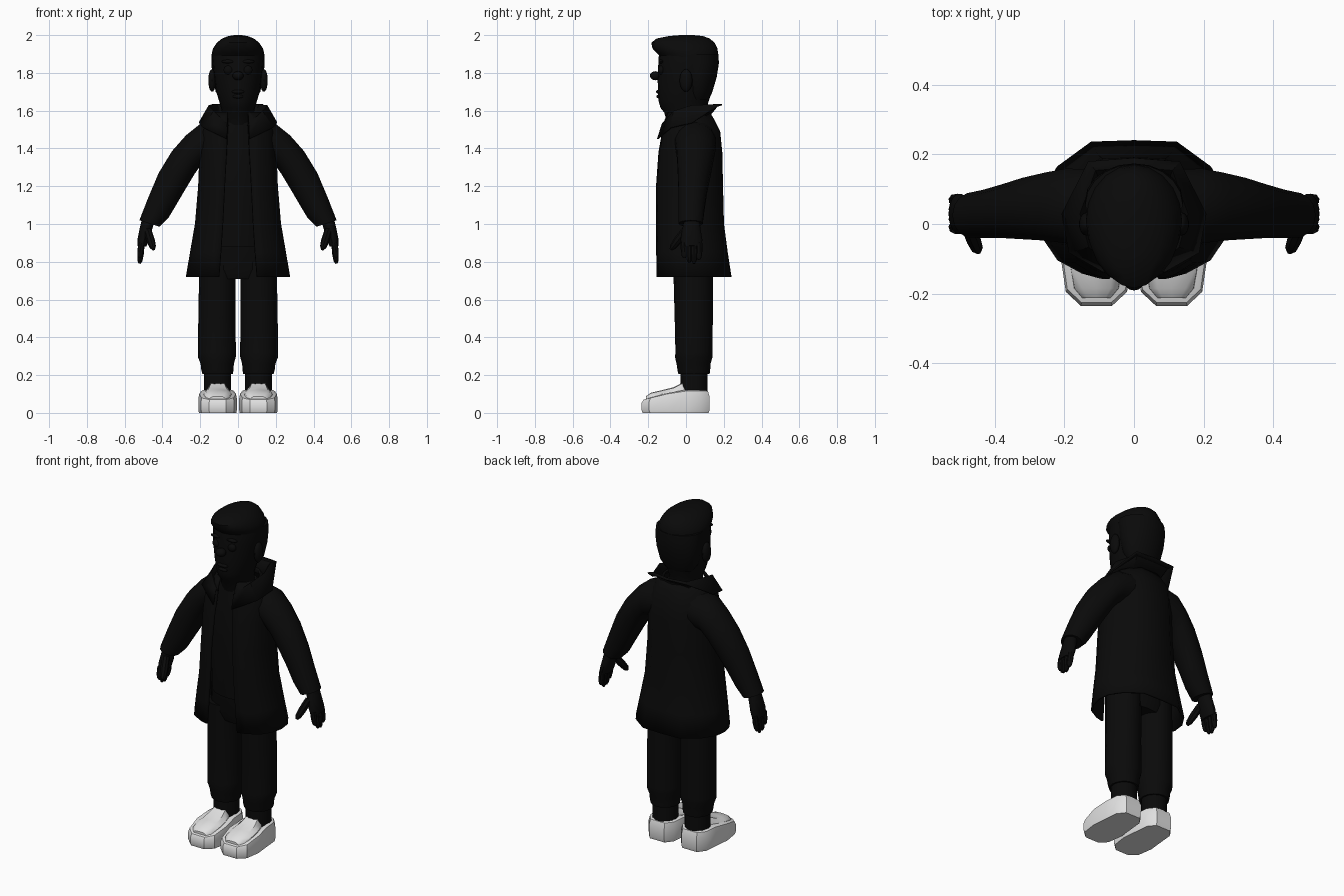
import bpy, bmesh
from math import sin, cos, pi, radians
from mathutils import Vector

cube = bpy.data.objects.get("Cube")
if cube:
    bpy.data.objects.remove(cube, do_unlink=True)


def material(name, value):
    m = bpy.data.materials.new(name)
    m.use_nodes = True
    col = (value, value, value, 1)
    m.diffuse_color = col
    m.node_tree.nodes["Principled BSDF"].inputs["Base Color"].default_value = col
    return m


BLACK = material("black", 0.003)
WHITE = material("off_white", 0.75)


def finish(name, bm, mat, mirror=False, thick=0, angle=40):
    bmesh.ops.recalc_face_normals(bm, faces=bm.faces)
    me = bpy.data.meshes.new(name)
    bm.to_mesh(me)
    bm.free()
    me.materials.append(mat)
    ob = bpy.data.objects.new(name, me)
    bpy.context.collection.objects.link(ob)
    bpy.ops.object.select_all(action='DESELECT')
    ob.select_set(True)
    bpy.context.view_layer.objects.active = ob
    bpy.ops.object.shade_smooth_by_angle(angle=radians(angle))
    if mirror:
        ob.modifiers.new("mirror", 'MIRROR').use_clip = False
    if thick:
        s = ob.modifiers.new("thickness", 'SOLIDIFY')
        s.thickness, s.offset = thick, 0
    return ob


def loft(name, rings, mat=BLACK, closed=True, **kw):
    """Skin a surface over rings of equal point count; closed rings get caps."""
    bm = bmesh.new()
    rows = [[bm.verts.new(p) for p in r] for r in rings]
    n = len(rows[0])
    for a, b in zip(rows, rows[1:]):
        for i in range(n if closed else n - 1):
            j = (i + 1) % n
            bm.faces.new((a[i], a[j], b[j], b[i]))
    if closed:
        bm.faces.new(rows[0])
        bm.faces.new(rows[-1])
    return finish(name, bm, mat, **kw)


def oval(z, rx, y0, y1, cx=0, n=20):
    """Horizontal oval spanning y0..y1."""
    return [(cx + rx * cos(2 * pi * i / n), (y0 + y1) / 2 + (y1 - y0) / 2 * sin(2 * pi * i / n), z)
            for i in range(n)]


def limb_ring(xo, zo, xi, zi, y0, y1, n=14):
    """Tilted oval between an outer and an inner point in the xz plane."""
    o, i_ = Vector((xo, 0, zo)), Vector((xi, 0, zi))
    mid, half = (o + i_) / 2, (o - i_) / 2
    out = []
    for k in range(n):
        t = 2 * pi * k / n
        p = mid + half * cos(t)
        out.append((p.x, (y0 + y1) / 2 + (y1 - y0) / 2 * sin(t), p.z))
    return out


def ball(name, loc, size, mirror=False):
    bm = bmesh.new()
    bmesh.ops.create_uvsphere(bm, u_segments=14, v_segments=10, radius=1)
    for v in bm.verts:
        v.co = Vector([c * s + l for c, s, l in zip(v.co, size, loc)])
    return finish(name, bm, BLACK, mirror)


def finger(name, a, b, r):
    """Tapered round-ended digit from a to b."""
    a, b = Vector(a), Vector(b)
    q = Vector((0, 0, 1)).rotation_difference(b - a)
    rings = []
    for t, s in ((0, 1), (.5, 1.05), (.85, .85), (1, .4)):
        rings.append([a.lerp(b, t) + q @ Vector((r * s * cos(k * pi / 4), r * s * sin(k * pi / 4), 0))
                      for k in range(8)])
    loft(name, rings, mirror=True)


def both(half):
    """Complete a half outline that starts at the back centre."""
    return [(-x, y, z) for x, y, z in reversed(half[1:])] + half


# Head with neck
loft("head", [oval(*r) for r in (
    (1.50, .085, -.09, .10), (1.59, .085, -.115, .105), (1.615, .09, -.135, .11),
    (1.65, .10, -.145, .12), (1.70, .115, -.148, .135), (1.76, .125, -.15, .152),
    (1.82, .132, -.148, .165), (1.88, .137, -.145, .17), (1.92, .13, -.14, .165))])
# Hair with a swept-forward fringe
loft("hair", [oval(*r) for r in (
    (1.88, .137, -.13, .171), (1.905, .138, -.155, .17), (1.93, .132, -.178, .166),
    (1.96, .112, -.184, .152), (1.982, .084, -.155, .125), (1.995, .05, -.09, .09),
    (2.0, .02, -.03, .04))])
loft("back_hair", [oval(*r) for r in (
    (1.66, .09, .0, .122), (1.70, .118, -.01, .14), (1.78, .135, -.03, .163),
    (1.85, .141, -.04, .174), (1.90, .14, -.06, .172))])

# Face
ball("ear", (.137, .0, 1.76), (.021, .034, .06), True)
ball("nose", (0, -.163, 1.785), (.03, .028, .024))
ball("eye", (.05, -.13, 1.815), (.027, .018, .024), True)
ball("brow", (.053, -.133, 1.86), (.035, .014, .01), True)
ball("upper_lip", (0, -.146, 1.70), (.035, .013, .01))
ball("lower_lip", (0, -.145, 1.675), (.03, .012, .01))

# Shirt and trousers
loft("shirt", [oval(*r) for r in (
    (.88, .17, -.10, .15), (1.2, .165, -.125, .15), (1.42, .165, -.115, .15), (1.56, .10, -.09, .11))])
loft("hips", [oval(*r) for r in (
    (.71, .17, -.05, .13), (.76, .195, -.07, .145), (.95, .18, -.08, .145))])
loft("trouser_leg", [oval(z, rx, a, b, cx, 16) for z, rx, a, b, cx in (
    (.205, .08, -.04, .125, .108), (.225, .085, -.045, .128, .109), (.26, .088, -.05, .13, .11),
    (.295, .10, -.058, .14, .112), (.32, .101, -.056, .14, .112),
    (.5, .098, -.06, .142, .112), (.80, .096, -.068, .145, .109))], mirror=True)
loft("ankle", [oval(z, .072, -.03, .115, .108, 14) for z in (.08, .22)], mirror=True)

# Coat, open at the front
coat = []
for z, rx, y0, y1, edge in ((.72, .27, -.15, .235, .10), (.85, .248, -.152, .215, .09),
                            (1.0, .222, -.152, .195, .08), (1.2, .205, -.153, .19, .07),
                            (1.38, .198, -.14, .186, .06), (1.49, .19, -.12, .175, .055),
                            (1.55, .155, -.108, .145, .055), (1.59, .115, -.09, .12, .055)):
    cy, ry = (y0 + y1) / 2, (y1 - y0) / 2
    half = [(0, cy + ry, z)]
    half += [(rx * fx, cy + ry * fy, z) for fx, fy in
             ((.45, .98), (.8, .62), (.97, .25), (1, -.1), (.94, -.45), (.8, -.74), (.55, -.93))]
    coat.append(both(half + [(edge, y0, z)]))
loft("coat", coat, closed=False, thick=.012)

# Turned-out collar
loft("collar", [both(h) for h in (
    [(0, .12, 1.57), (.09, .10, 1.57), (.125, .02, 1.57), (.10, -.07, 1.55), (.05, -.115, 1.52)],
    [(0, .165, 1.625), (.11, .155, 1.63), (.155, .03, 1.625), (.13, -.065, 1.595), (.06, -.125, 1.53)],
    [(0, .19, 1.632), (.13, .18, 1.632), (.205, .03, 1.535), (.185, -.08, 1.51), (.06, -.15, 1.45)])],
    closed=False, thick=.008, angle=30)

# Sleeves
loft("sleeve", [limb_ring(*r) for r in (
    (.10, 1.555, .13, 1.33, -.07, .16), (.20, 1.53, .19, 1.32, -.058, .162),
    (.275, 1.47, .23, 1.265, -.05, .15), (.35, 1.385, .275, 1.19, -.046, .135),
    (.42, 1.27, .325, 1.105, -.042, .115), (.475, 1.14, .37, 1.03, -.042, .10),
    (.522, 1.02, .415, .985, -.04, .09))], mirror=True)

# Hands
loft("palm", [limb_ring(*r) for r in (
    (.505, 1.04, .44, 1.02, -.01, .07), (.52, .98, .455, .97, -.02, .078),
    (.532, .92, .472, .915, -.03, .088), (.533, .885, .485, .88, -.025, .085))], mirror=True)
for i, tip in enumerate((.82, .795, .79, .81)):
    y = -.013 + .028 * i
    finger("finger_%d" % (i + 1), (.51, y, .90), (.521, y * .9 + .004, tip), .0165)
finger("thumb", (.478, -.005, .965), (.447, -.08, .865), .021)

# Shoes: faceted outline, rim rising to the heel
outline = [(.045, -.235), (.088, -.195), (.102, -.10), (.092, .0), (.085, .08), (.05, .125)]
outline += [(-x, y) for x, y in reversed(outline)]


def shoe_ring(s, height):
    return [(.108 + x * s, -.05 + (y + .05) * s, height(y)) for x, y in outline]


def rim(y):
    return .07 + .045 * min(1, max(0, (y + .235) / .2))


loft("shoe", [shoe_ring(.97, lambda y: 0), shoe_ring(1, lambda y: .015),
              shoe_ring(1, lambda y: rim(y) * .75), shoe_ring(.95, rim),
              shoe_ring(.84, lambda y: rim(y) + .006)], WHITE, mirror=True, angle=35)

# Raised upper that climbs to the tongue
upper = []
for y, w, z in ((-.212, .04, .088), (-.185, .062, .107), (-.12, .074, .122),
                (-.065, .07, .136), (-.02, .056, .16), (.0, .05, .155)):
    upper.append([(.108 + w * fx, y, .06 + (z - .06) * fz) for fx, fz in
                  ((-1.1, 0), (-1, .65), (-.65, .95), (0, 1), (.65, .95), (1, .65), (1.1, 0))])
loft("shoe_upper", upper, WHITE, mirror=True, angle=35)
